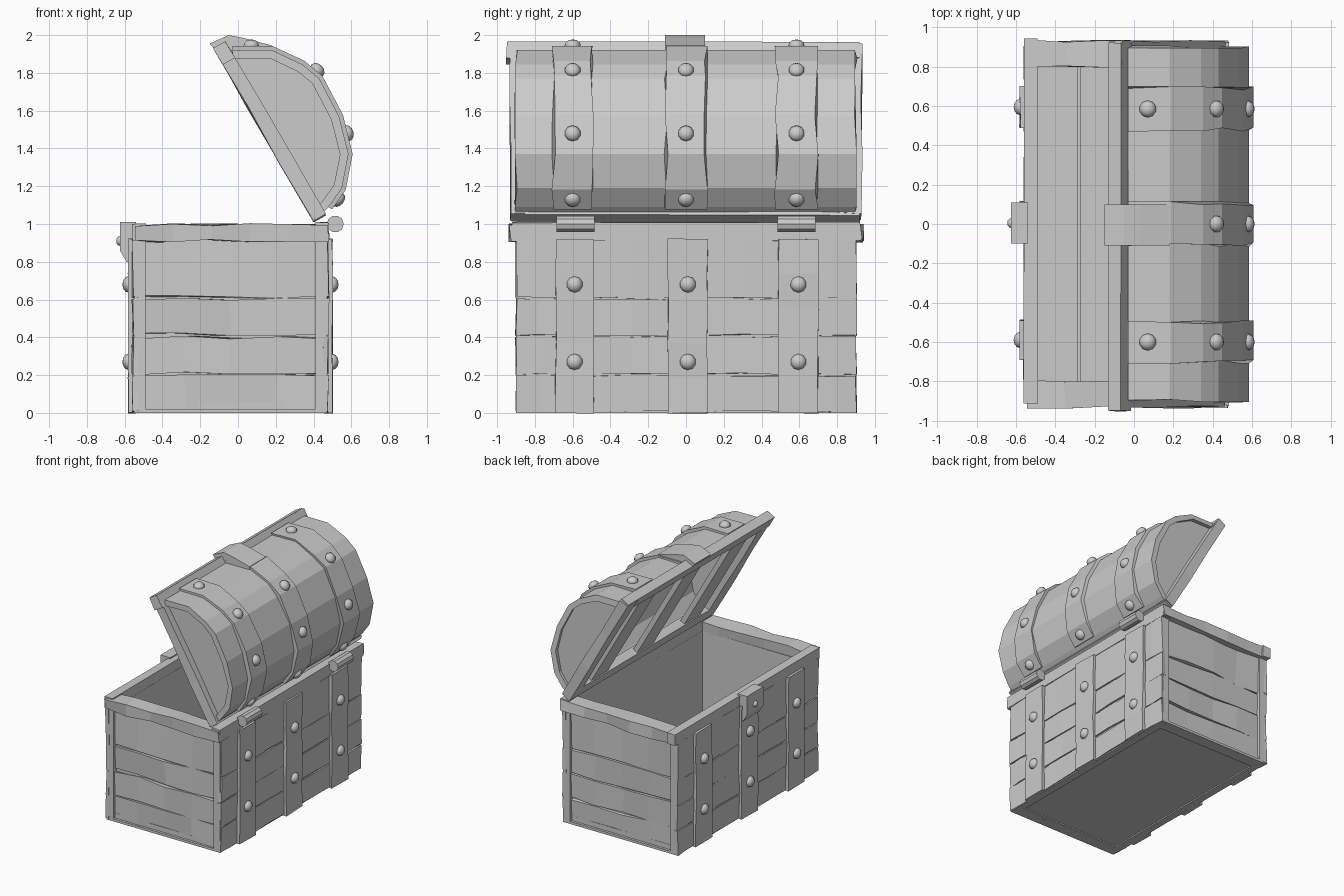
import bpy, bmesh, math, random
from mathutils import Matrix, Vector

random.seed(4)
if "Cube" in bpy.data.objects:
    bpy.data.objects.remove(bpy.data.objects["Cube"])

GREY = (0.6, 0.6, 0.6, 1)
mat = bpy.data.materials.new("plain grey")
mat.use_nodes = True
mat.diffuse_color = GREY
mat.node_tree.nodes["Principled BSDF"].inputs["Base Color"].default_value = GREY


def finish(bm, name):
    bmesh.ops.recalc_face_normals(bm, faces=bm.faces)
    me = bpy.data.meshes.new(name)
    bm.to_mesh(me)
    bm.free()
    me.materials.append(mat)
    ob = bpy.data.objects.new(name, me)
    bpy.context.collection.objects.link(ob)
    return ob


def box(name, x, y, z, frame=None, wobble=0.0, axis=0, cuts=0):
    """Box from ranges, with optional hewn edges cut along one axis."""
    bm = bmesh.new()
    bmesh.ops.create_cube(bm, size=1)
    if cuts:
        edges = [e for e in bm.edges
                 if abs((e.verts[0].co - e.verts[1].co)[axis]) > 0.5]
        bmesh.ops.subdivide_edges(bm, edges=edges, cuts=cuts)
    for v in bm.verts:
        for i, (lo, hi) in enumerate((x, y, z)):
            v.co[i] = lo + (v.co[i] + 0.5) * (hi - lo)
            v.co[i] += random.uniform(-wobble, wobble)
    if frame:
        bm.transform(frame)
    return finish(bm, name)


def prism(name, outline, y0, y1, wobble=0.0):
    """Extrude an x-z outline along y."""
    bm = bmesh.new()
    ends = [[bm.verts.new((px, y + random.uniform(-wobble, wobble), pz))
             for px, pz in outline] for y in (y0, y1)]
    for ring in ends:
        bm.faces.new(ring)
    n = len(outline)
    for i in range(n):
        j = (i + 1) % n
        bm.faces.new((ends[0][i], ends[0][j], ends[1][j], ends[1][i]))
    return finish(bm, name)


def stud(name, pos, normal, r=0.043):
    bm = bmesh.new()
    bmesh.ops.create_uvsphere(bm, u_segments=10, v_segments=6, radius=r)
    turn = Vector(normal).to_track_quat("Z", "Y").to_matrix().to_4x4()
    bm.transform(Matrix.Translation(pos) @ turn @ Matrix.Diagonal((1, 1, 0.75, 1)))
    for f in bm.faces:
        f.smooth = True
    return finish(bm, name)


def offset(path, d):
    """Push an open x-z path outwards by d."""
    out = []
    for i, p in enumerate(path):
        a, b = Vector(path[max(i - 1, 0)]), Vector(path[min(i + 1, len(path) - 1)])
        t = (b - a).normalized()
        out.append((p[0] - t.y * d, p[1] + t.x * d))
    return out


ROWS = (0.0, 0.2, 0.405, 0.605, 0.92)
STRAPS = ((-0.59, 0.1), (0.01, 0.105), (0.595, 0.105))

# Chest floor and walls
box("floor_front_board", (-0.53, -0.285), (-0.88, 0.88), (0.01, 0.06))
box("floor_back_board", (-0.275, 0.45), (-0.88, 0.88), (0.01, 0.06))
box("floor_base", (-0.53, 0.45), (-0.88, 0.88), (0.01, 0.03))
box("front_wall", (-0.55, -0.49), (-0.9, 0.9), (0, 0.92))
box("back_wall", (0.41, 0.47), (-0.9, 0.9), (0, 0.92))
for side, s in (("right", -1), ("left", 1)):
    box(side + "_end_wall", (-0.5, 0.42), sorted((s * 0.8, s * 0.86)), (0, 0.92))
    box(side + "_end_sill", (-0.55, 0.47), sorted((s * 0.84, s * 0.9)), (0, 0.02))
    for k in range(4):
        box(f"{side}_end_plank_{k}", (-0.52, 0.44), sorted((s * 0.83, s * 0.88)),
            (ROWS[k] + 0.008, ROWS[k + 1] - 0.004), wobble=0.01, axis=0, cuts=3)

# Long planks on the front and back, broken at the straps
for side, lo, hi in (("front", -0.558, -0.53), ("back", 0.45, 0.478)):
    for k in range(4):
        for j, (a, b) in enumerate(((-0.9, -0.65), (-0.52, -0.05), (0.05, 0.52), (0.65, 0.9))):
            box(f"{side}_plank_{k}_{j}", (lo, hi), (a, b),
                (ROWS[k] + 0.006, ROWS[k + 1] - 0.003), wobble=0.006, axis=1, cuts=1)

# Straps and studs on the chest
for side, lo, hi, s in (("front", -0.58, -0.54, -1), ("back", 0.46, 0.5, 1)):
    for k, (y, w) in enumerate(STRAPS):
        box(f"{side}_strap_{k}", (lo, hi), (y - w, y + w), (0, 0.92),
            wobble=0.004, axis=2, cuts=4)
        for z in (0.27, 0.68):
            stud(f"{side}_stud_{k}", (lo if s < 0 else hi, y, z), (s, 0, 0))

# Rim around the opening
box("front_rim", (-0.56, -0.49), (-0.91, 0.94), (0.91, 1.0), wobble=0.004)
box("back_rim", (0.41, 0.48), (-0.92, 0.92), (0.91, 1.01), wobble=0.004)
for side, s in (("right", -1), ("left", 1)):
    box(side + "_rim", (-0.55, 0.475), sorted((s * 0.8, s * 0.93)), (0.91, 0.995),
        wobble=0.01, axis=0, cuts=4)

# Lock
prism("lock_plate", [(-0.54, 1.01), (-0.625, 1.01), (-0.625, 0.86),
                     (-0.59, 0.8), (-0.54, 0.8)], -0.1, 0.11)
stud("lock_stud", (-0.625, 0.005, 0.91), (-1, 0, 0), 0.026)

# Hinges
for k, y in enumerate((-0.585, 0.585)):
    ring = [(0.515 + 0.045 * math.cos(i * math.pi / 5), 1.0 + 0.045 * math.sin(i * math.pi / 5))
            for i in range(10)]
    prism(f"hinge_barrel_{k}", ring, y - 0.1, y + 0.1)

# Lid frame: local x runs away from the opening, local z runs up the lid
lid = Matrix.Translation((0.4, 0, 1.012)) @ Matrix.Rotation(math.radians(-30), 4, "Y")
box("lid_back_rail", (0, 0.075), (-0.92, 0.92), (0, 0.1), lid, 0.004)
box("lid_front_rail", (0, 0.075), (-0.95, 0.92), (0.96, 1.06), lid, 0.004)
for side, s in (("right", -1), ("left", 1)):
    box(side + "_lid_rail", (0, 0.075), sorted((s * 0.8, s * 0.93)), (0.01, 1.05), lid,
        wobble=0.005, axis=2, cuts=2)
for k, (y, w) in enumerate(STRAPS):
    box(f"lid_inner_slat_{k}", (0.01, 0.05), (y - w, y + w), (0.05, 1.0), lid)

# Barrel lid shell with inset ends
ARC = [(-0.03, 1.92), (0.18, 1.92), (0.34, 1.845), (0.43, 1.77), (0.535, 1.57),
       (0.585, 1.37), (0.55, 1.19), (0.48, 1.09), (0.44, 1.05)]
inner = offset(ARC, -0.045)
prism("lid_shell", ARC + inner[::-1], -0.9, 0.9, 0.008)
for side, s in (("right", -1), ("left", 1)):
    prism(side + "_lid_end", offset(ARC, -0.03), s * 0.82, s * 0.875)

# Lid straps and studs
for k, (y, w) in enumerate(STRAPS):
    y -= 0.01
    prism(f"lid_strap_{k}", offset(ARC[:-1], 0.022) + ARC[:-1][::-1], y - w, y + w, 0.012)
    spots = [((0.42, 1.815), (0.7, 0.7)), ((0.58, 1.48), (1, 0.25)), ((0.53, 1.13), (0.8, -0.6))]
    if k != 1:
        spots.append(((0.07, 1.945), (0, 1)))
    for (px, pz), (nx, nz) in spots:
        stud(f"lid_stud_{k}", (px, y, pz), (nx, 0, nz))

# Clasp hooking over the lid's front edge
prism("lid_clasp", [(-0.12, 1.92), (-0.15, 1.955), (-0.05, 2.0), (0.03, 1.985),
                    (0.18, 1.945), (0.18, 1.92), (0.0, 1.91)], -0.11, 0.1)
